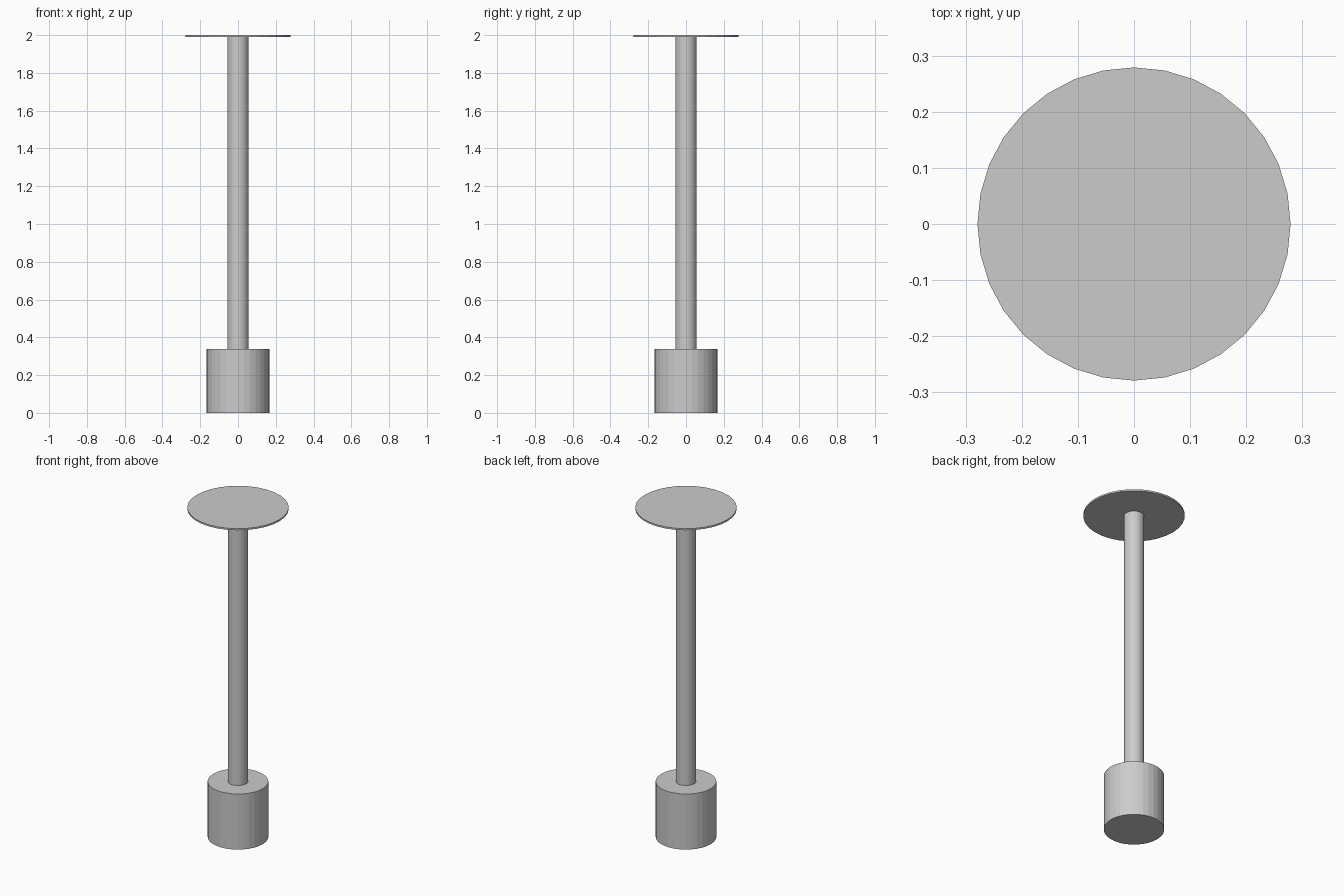
import bpy

if "Cube" in bpy.data.objects:
    bpy.data.objects.remove(bpy.data.objects["Cube"])


def cylinder(name, radius, z0, z1, sides=32):
    bpy.ops.mesh.primitive_cylinder_add(
        vertices=sides, radius=radius, depth=z1 - z0, location=(0, 0, (z0 + z1) / 2))
    bpy.context.object.name = name


# Heavy round foot
cylinder("base", 0.167, 0.0, 0.337)
# Slim upright, running from foot to plate
cylinder("pole", 0.056, 0.337, 1.99)
# Thin round plate on top
cylinder("top_plate", 0.279, 1.99, 2.0)
